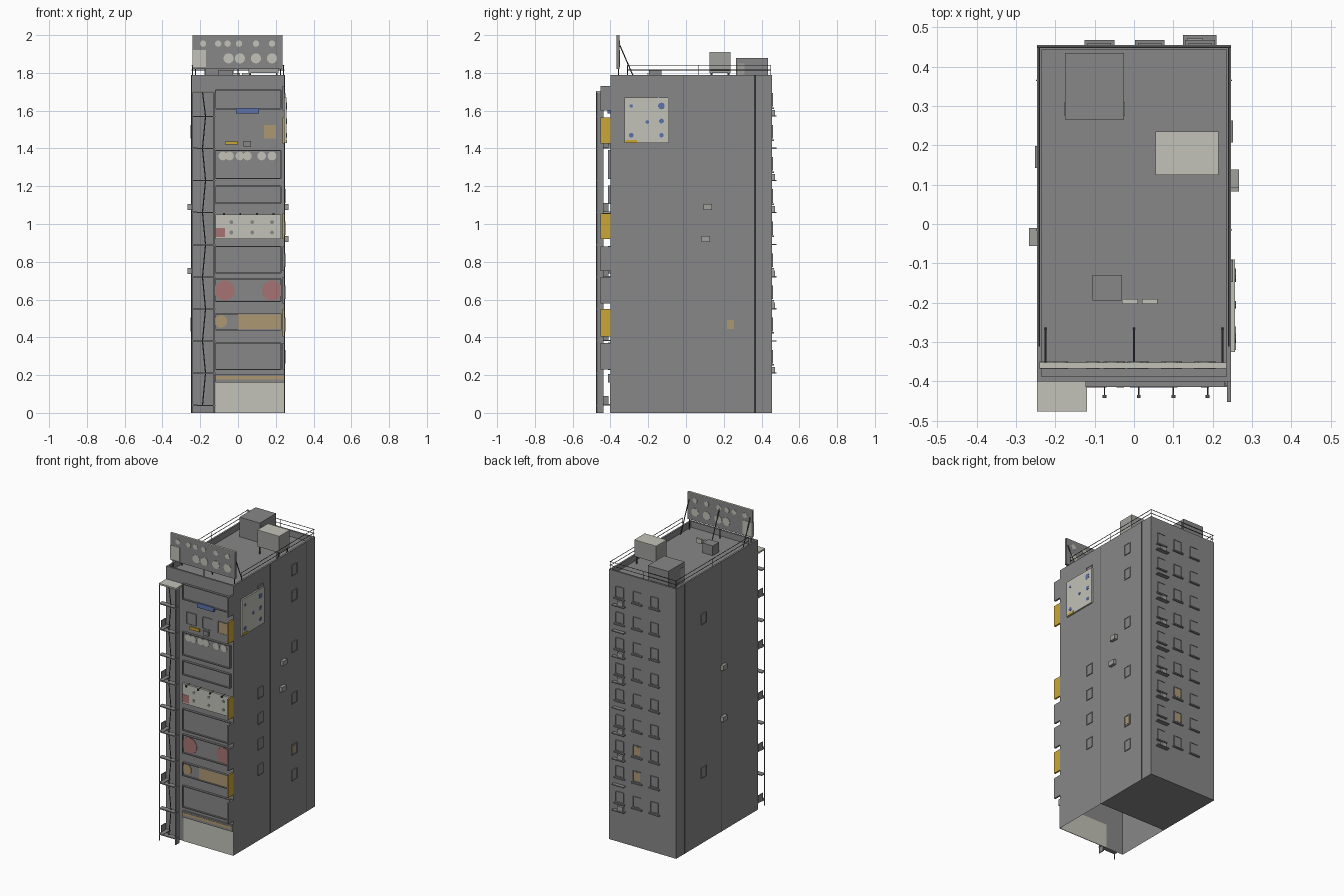
import bpy, bmesh
from mathutils import Vector, Matrix

cube = bpy.data.objects.get("Cube")
if cube:
    bpy.data.objects.remove(cube)


def material(name, *rgb):
    m = bpy.data.materials.new(name)
    m.use_nodes = True
    m.diffuse_color = (*rgb, 1)
    m.node_tree.nodes["Principled BSDF"].inputs["Base Color"].default_value = (*rgb, 1)
    return m


GREY = material("concrete grey", .24, .245, .24)
LIGHT = material("light grey", .35, .35, .33)
DARK = material("dark metal", .09, .09, .09)
PALE = material("pale grey", .54, .54, .48)
YELLOW = material("sign yellow", .6, .38, .04)
ORANGE = material("warm orange", .42, .31, .17)
BLUE = material("sign blue", .11, .17, .4)
RED = material("sign red", .39, .17, .17)


class Part:
    """Collects boxes, rods and discs into one named object."""

    def __init__(self, name, mat):
        self.name, self.mat, self.bm = name, mat, bmesh.new()

    def box(self, x0, x1, y0, y1, z0, z1):
        size = Matrix.Diagonal((x1 - x0, y1 - y0, z1 - z0, 1))
        mid = Matrix.Translation(((x0 + x1) / 2, (y0 + y1) / 2, (z0 + z1) / 2))
        bmesh.ops.create_cube(self.bm, size=1, matrix=mid @ size)
        return self

    def rod(self, a, b, r=.003, sides=6):
        a, b = Vector(a), Vector(b)
        turn = (b - a).to_track_quat('Z', 'Y').to_matrix().to_4x4()
        bmesh.ops.create_cone(self.bm, cap_ends=True, segments=sides, radius1=r, radius2=r,
                              depth=(b - a).length, matrix=Matrix.Translation((a + b) / 2) @ turn)
        return self

    def done(self):
        mesh = bpy.data.meshes.new(self.name)
        self.bm.to_mesh(mesh)
        self.bm.free()
        mesh.materials.append(self.mat)
        ob = bpy.data.objects.new(self.name, mesh)
        bpy.context.collection.objects.link(ob)
        return ob


W, FRONT, SEAM, BACK = .247, -.4, -.015, .455
ROOF, TOP, STEP = 1.75, 1.79, .17
FLOORS = [.298 + STEP * i for i in range(9)]

# Main block in two halves; the front half is an open-bottomed shell
Part("rear_block", GREY).box(-W, W, SEAM, BACK, 0, ROOF).done()
shell = Part("front_block", GREY).box(-W, W, FRONT, SEAM, 0, ROOF)
bottom = min(shell.bm.faces, key=lambda f: f.calc_center_median().z)
bmesh.ops.delete(shell.bm, geom=[bottom], context='FACES_ONLY')
shell.done()

# Parapet around the sunken roof
parapet = Part("parapet", GREY)
for s in (-1, 1):
    parapet.box(*sorted((s * W, s * (W - .012))), FRONT, BACK, ROOF, TOP)
for y in (FRONT, BACK - .012):
    parapet.box(-W, W, y, y + .012, ROOF, TOP)
parapet.done()

# Vertical seams and drain pipes
pipes = Part("drain_pipes", DARK)
for s in (-1, 1):
    for y in (SEAM, .365):
        pipes.rod((s * W, y, 0), (s * W, y, TOP), .002)
pipes.done()

# Windows: thin pane plus a four-bar frame, on any wall
panes, lit = Part("window_panes", GREY), Part("lit_panes", ORANGE)
frames, sills = Part("window_frames", GREY), Part("window_sills", GREY)


def window(wall, u, z, w=.028, h=.034, glow=0, sill=False):
    def put(part, u0, u1, z0, z1, t):
        if wall in ("left", "right"):
            s = 1 if wall == "left" else -1
            part.box(*sorted((s * W, s * (W + t))), u0, u1, z0, z1)
        else:
            y, s = (FRONT, -1) if wall == "front" else (BACK, 1)
            part.box(u0, u1, *sorted((y, y + s * t)), z0, z1)
    put(panes, u - w, u + w, z - h, z + h, .002)
    if glow:
        put(lit, u - w * glow, u + w * glow, z - h * glow, z + h * glow, .003)
    for s in (-1, 1):
        put(frames, u + s * w - .002, u + s * w + .002, z - h, z + h, .005)
        put(frames, u - w, u + w, z + s * h - .002, z + s * h + .002, .005)
    if sill:
        put(sills, u - w - .01, u + w + .01, z - h - .014, z - h - .006, .012)


for i, z in enumerate(FLOORS):
    for col, x in enumerate((.168, .04, -.088)):
        window("back", x, z, glow=.8 if col == 1 and i in (1, 2) else 0, sill=True)
    if i in (0, 1, 3, 5, 7, 8):
        window("left", .235, z, w=.026, glow=.7 if i == 1 else 0)
    if i in (1, 2, 3, 4, 8):
        window("left", -.12, z, w=.026)
    if i in (1, 7):
        window("right", .17, z, w=.026)
for x in (-.062, .055, .17):
    window("front", x, FLOORS[7], w=.034, h=.038, glow=.95 if x > .1 else 0)
for p in (panes, lit, frames, sills):
    p.done()

# Ledges behind, some carrying cooling units
ledges, coolers = Part("rear_ledges", GREY), Part("cooling_units", LIGHT)
for i, z in enumerate(FLOORS):
    ledges.box(.125, .21, BACK, BACK + .025, z - .09, z - .084)
    if i % 3 != 1:
        coolers.box(.135, .175, BACK, BACK + .016, z - .084, z - .054)
for s, y, z in ((1, .115, 1.09), (1, .105, .92), (-1, -.033, 1.09), (-1, -.033, .75)):
    coolers.box(*sorted((s * W, s * (W + .02))), y - .023, y + .023, z - .016, z + .016)
ledges.done()
coolers.done()

# Framed balcony panels on the front
L, R = -.12, .228
panels, trim = Part("front_panels", GREY), Part("front_panel_frames", GREY)
for z0, z1 in ((1.61, 1.71), (1.24, 1.39), (1.11, 1.2), (.74, .88), (.59, .71), (.44, .525), (.23, .37)):
    panels.box(L, R, FRONT - .005, FRONT, z0, z1)
    for z in (z0, z1):
        trim.box(L, R, FRONT - .014, FRONT, z - .003, z + .003)
    for x in (L, R):
        trim.box(x - .003, x + .003, FRONT - .014, FRONT, z0, z1)
panels.done()
trim.done()


# Flat signs on the front
def plate(name, mat, x0, x1, z0, z1, out=.008):
    Part(name, mat).box(x0, x1, FRONT - out, FRONT, z0, z1).done()


def discs(name, mat, spots, r, y, depth=.004):
    p = Part(name, mat)
    for x, z in spots:
        p.rod((x, y, z), (x, y + depth, z), r, 16)
    p.done()


Part("shop_front", PALE).box(L, W, FRONT - .002, FRONT + .002, 0, .16).done()
plate("shop_awning", GREY, L, W, .162, .205, .012)
plate("awning_stripe", ORANGE, L, W, .178, .196, .014)
plate("blue_sign", BLUE, -.01, .11, 1.585, 1.615, .016)
plate("yellow_strip", YELLOW, -.07, 0, 1.42, 1.438)
plate("wall_vent", GREY, .03, .07, 1.41, 1.44, .012)
plate("pale_sign", PALE, L, R, .92, 1.05, .013)
plate("pale_sign_patch", RED, L, -.07, .93, .98, .015)
plate("orange_sign", ORANGE, 0, .225, .443, .522)
discs("orange_spot", ORANGE, [(-.09, .485)], .033, FRONT - .008)
discs("red_spots", RED, [(-.07, .648), (.18, .648)], .053, FRONT - .008)
discs("pale_spots", PALE, [(x, 1.36) for x in (-.08, -.045, .01, .05, .125, .18)], .023, FRONT - .008)
discs("sign_dots", GREY, [(x, z) for x in (-.035, .075, .18) for z in (.955, 1.01)], .01, FRONT - .016)

# Lamps above the pale sign
lamps = Part("sign_lamps", DARK)
for x in (-.075, .012, .1, .187):
    lamps.rod((x, FRONT, 1.055), (x, FRONT - .035, 1.055), .002)
    lamps.box(x - .005, x + .005, FRONT - .042, FRONT - .034, 1.047, 1.057)
lamps.done()

# Blade signs at the front corner
for name, mat, spans in (("yellow_blade_signs", YELLOW, ((1.425, 1.565), (.92, 1.055), (.405, .55))),
                         ("grey_blade_signs", GREY, ((1.6, 1.73), (.75, .88), (.58, .72), (.23, .37)))):
    p = Part(name, mat)
    for z0, z1 in spans:
        p.box(W - .011, W, FRONT - .052, FRONT, z0, z1)
    p.done()

# Fire escape at the front corner
OUT, DECK = FRONT - .077, 1.7
escape, ladder = Part("fire_escape_frame", GREY), Part("fire_escape_ladder", DARK)
for x in (-W + .003, L - .005):
    escape.rod((x, OUT + .003, 0), (x, OUT + .003, DECK), .003)
escape.box(L - .01, L - .004, OUT, OUT + .04, 0, DECK)
for i in range(10):
    z, s = .04 + STEP * i, 1 if i % 2 else -1
    top = min(z + STEP, DECK)
    escape.box(-W, L, OUT, OUT + .035, z - .003, z + .003)
    if i % 2 == 0:
        escape.box(-W, -W + .03, OUT, FRONT, z, z + .006)
        escape.box(-W, -W + .005, OUT + .02, FRONT - .01, z, z + .05)
    ladder.rod((-.18 + s * .008, OUT + .02, z), (-.18 - s * .008, OUT + .02, top), .003)
escape.done()
ladder.done()
Part("fire_escape_roof", PALE).box(-W, L, OUT, FRONT, DECK - .005, DECK + .005).done()

# Side billboard
Part("side_billboard", PALE).box(W, W + .01, -.325, -.09, 1.43, 1.67).done()
Part("side_billboard_strip", YELLOW).box(W + .01, W + .012, -.32, -.26, 1.43, 1.445).done()
dots = Part("side_billboard_dots", BLUE)
for y, z, r in ((-.13, 1.625, .018), (-.29, 1.625, .009), (-.205, 1.54, .01), (-.13, 1.545, .013),
                (-.29, 1.47, .013), (-.13, 1.47, .012)):
    dots.rod((W + .01, y, z), (W + .012, y, z), r, 10)
dots.done()

# Roof billboard, lettered blobs on both faces, pale top edge, struts behind
NEAR, FAR = -.367, -.352
Part("roof_billboard", GREY).box(-.24, .235, NEAR, FAR, 1.82, 1.996).done()
Part("roof_billboard_edge", PALE).box(-.24, .235, NEAR, FAR, 1.996, 2).done()
Part("roof_billboard_patch", PALE).box(-.24, -.17, NEAR - .002, FAR + .002, 1.83, 1.92).done()
for name, spots, r in (("upper", [(x, 1.955) for x in (-.185, -.105, -.055, .005, .095, .18)], .017),
                       ("lower", [(x, 1.877) for x in (-.05, .01, .095, .18)], .027)):
    discs("roof_billboard_spots_" + name, PALE, spots, r, NEAR - .002, FAR - NEAR + .004)
struts = Part("billboard_struts", DARK)
for x in (-.225, 0, .225):
    struts.rod((x, FAR, 1.95), (x, -.265, ROOF), .003)
    struts.rod((x, -.358, ROOF), (x, -.358, 1.83), .003)
struts.done()

# Roof railing on three sides
rail, END = Part("roof_railing", DARK), BACK - .006
for s in (-1, 1):
    x = s * (W - .006)
    for y in (-.31, .065, END):
        rail.rod((x, y, TOP), (x, y, TOP + .05), .002)
    for h in (.025, .05):
        rail.rod((x, -.31, TOP + h), (x, END, TOP + h), .002)
for h in (.025, .05):
    rail.rod((-W, END, TOP + h), (W, END, TOP + h), .002)
rail.rod((0, END, TOP), (0, END, TOP + .05), .002)
rail.done()

# Roof structures
Part("water_tank", LIGHT).box(.055, .215, .125, .235, 1.8, 1.906).done()
Part("water_tank_lid", PALE).box(.055, .215, .125, .235, 1.906, 1.91).done()
legs = Part("water_tank_legs", DARK)
for x in (.065, .205):
    for y in (.135, .225):
        legs.rod((x, y, ROOF), (x, y, 1.81), .004)
legs.done()
Part("stair_penthouse", GREY).box(-.175, -.025, .265, .435, ROOF, 1.88).done()
Part("penthouse_panels", LIGHT).box(-.177, -.023, .275, .31, ROOF, 1.85).done()
Part("roof_hatch", GREY).box(-.105, -.03, -.195, -.13, ROOF, 1.815).done()
Part("roof_vents", PALE).box(-.03, .01, -.203, -.19, 1.77, 1.8).box(.02, .06, -.203, -.19, 1.77, 1.8).done()
